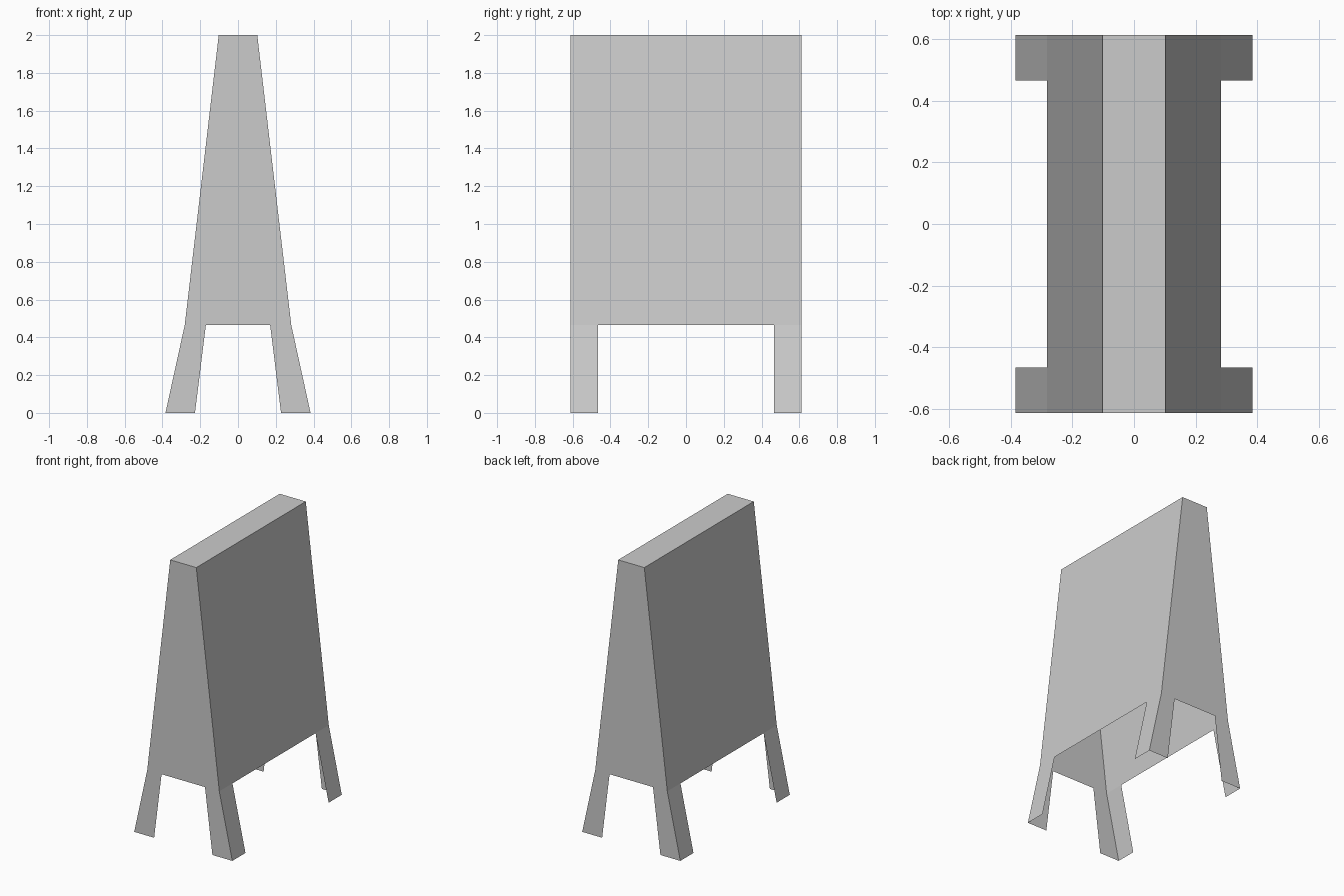
import bpy
import bmesh
from mathutils import Vector

cube = bpy.data.objects.get("Cube")
if cube:
    bpy.data.objects.remove(cube, do_unlink=True)

# Main dimensions
HEIGHT, KINK = 2.0, 0.465          # top of sign, lower edge of the boards
DEPTH, LEG_Y = 0.612, 0.465        # half depth, inner edge of the legs
TOP_X, KINK_X, FOOT_X = 0.102, 0.282, 0.384
NOTCH_X, FOOT_IN_X = 0.17, 0.228   # inner outline of the end panels

grey = bpy.data.materials.new("plain grey")
grey.use_nodes = True
grey.diffuse_color = (0.6, 0.6, 0.6, 1)
bsdf = next(n for n in grey.node_tree.nodes if n.type == 'BSDF_PRINCIPLED')
bsdf.inputs["Base Color"].default_value = grey.diffuse_color


def sheet(name, polygons, outward):
    """Thin panel made of flat polygons that face the outward direction."""
    bm = bmesh.new()
    for points in polygons:
        face = bm.faces.new([bm.verts.new(p) for p in points])
        face.normal_update()
        if face.normal.dot(Vector(outward)) < 0:
            face.normal_flip()
    bmesh.ops.remove_doubles(bm, verts=bm.verts, dist=0.0001)
    mesh = bpy.data.meshes.new(name)
    bm.to_mesh(mesh)
    bm.free()
    mesh.materials.append(grey)
    obj = bpy.data.objects.new(name, mesh)
    bpy.context.collection.objects.link(obj)
    return obj


# End panels: tapered trestle outline with a notch between the feet
half = [(TOP_X, HEIGHT), (KINK_X, KINK), (FOOT_X, 0),
        (FOOT_IN_X, 0), (NOTCH_X, KINK)]
outline = half + [(-x, z) for x, z in reversed(half)]
for name, side in (("front_end_panel", -1), ("back_end_panel", 1)):
    sheet(name, [[(x, side * DEPTH, z) for x, z in outline]], (0, side, 0))

# Sloping boards, each with two splayed leg strips
for name, side in (("left", 1), ("right", -1)):
    top, kink, foot = side * TOP_X, side * KINK_X, side * FOOT_X
    sheet(name + "_board",
          [[(top, -DEPTH, HEIGHT), (top, DEPTH, HEIGHT),
            (kink, DEPTH, KINK), (kink, -DEPTH, KINK)]], (side, 0, 0))
    legs = [[(kink, s * LEG_Y, KINK), (kink, s * DEPTH, KINK),
             (foot, s * DEPTH, 0), (foot, s * LEG_Y, 0)] for s in (-1, 1)]
    sheet(name + "_leg_strips", legs, (side, 0, 0))

# Top cap; the underside stays open
sheet("top_cap", [[(-TOP_X, -DEPTH, HEIGHT), (TOP_X, -DEPTH, HEIGHT),
                   (TOP_X, DEPTH, HEIGHT), (-TOP_X, DEPTH, HEIGHT)]], (0, 0, 1))
